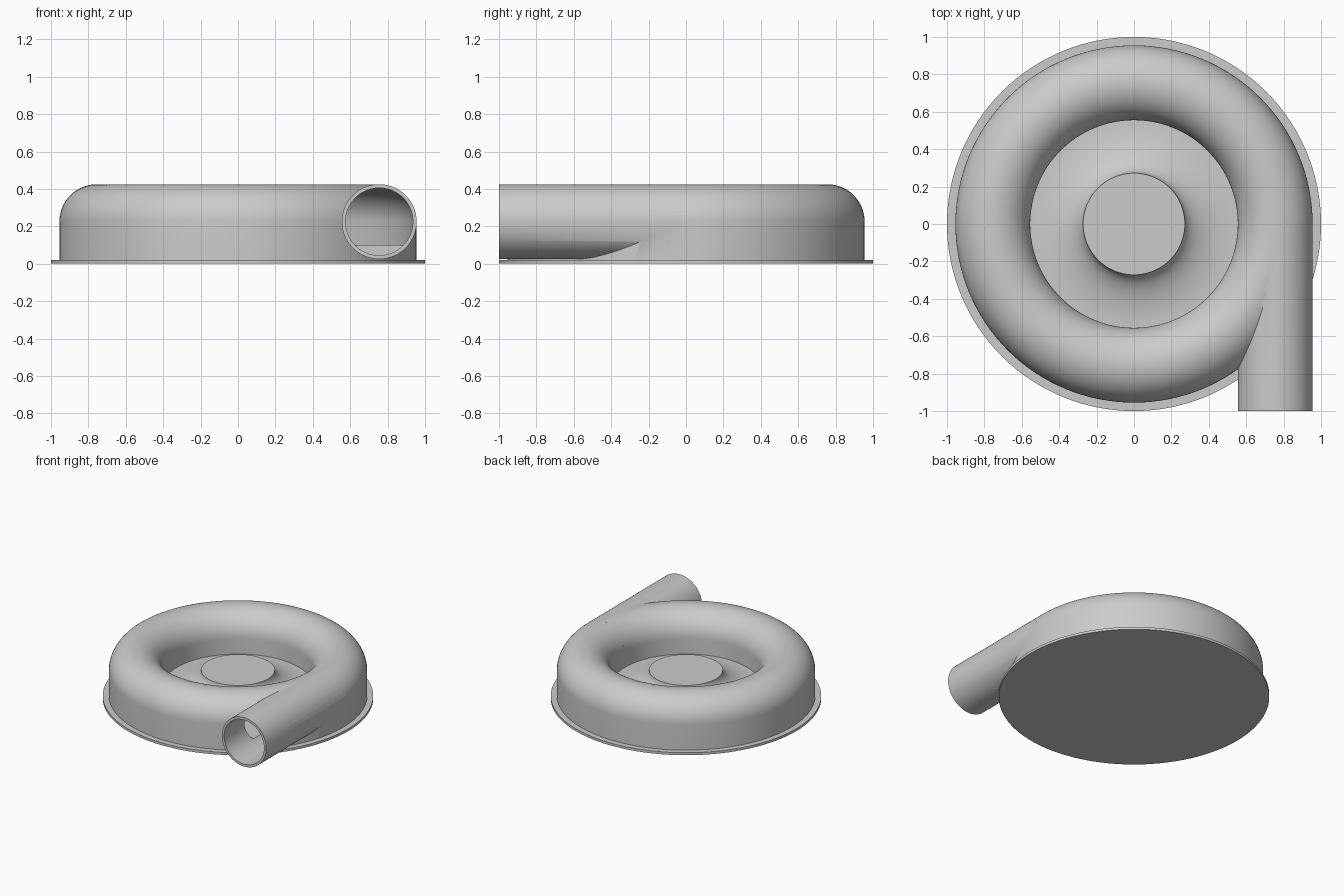
import bpy, bmesh, math
from mathutils import Matrix

cube = bpy.data.objects.get("Cube")
if cube:
    bpy.data.objects.remove(cube, do_unlink=True)

grey = bpy.data.materials.new("cast_grey")
grey.use_nodes = True
colour = (0.6, 0.6, 0.6, 1)
grey.diffuse_color = colour
grey.node_tree.nodes["Principled BSDF"].inputs["Base Color"].default_value = colour

SEGMENTS = 128
TUBE_R, BORE_R = 0.2, 0.18      # outer and inner radius of the channel
RING_R, TUBE_Z = 0.755, 0.225   # centre line of the channel
PLATE_Z, FLOOR_Z = 0.02, 0.1


def finish(name, bm):
    bmesh.ops.remove_doubles(bm, verts=bm.verts, dist=1e-5)
    bmesh.ops.recalc_face_normals(bm, faces=bm.faces)
    mesh = bpy.data.meshes.new(name)
    bm.to_mesh(mesh)
    bm.free()
    obj = bpy.data.objects.new(name, mesh)
    bpy.context.collection.objects.link(obj)
    mesh.materials.append(grey)
    return obj


def lathe(name, profile, closed=False):
    """Spin an (r, z) profile about the z axis."""
    bm = bmesh.new()
    verts = [bm.verts.new((r, 0, z)) for r, z in profile]
    edges = [bm.edges.new(pair) for pair in zip(verts, verts[1:])]
    if closed:
        edges.append(bm.edges.new((verts[-1], verts[0])))
    bmesh.ops.spin(bm, geom=verts + edges, axis=(0, 0, 1), cent=(0, 0, 0),
                   angle=math.tau, steps=SEGMENTS, use_merge=True)
    return finish(name, bm)


def channel(name, radius, bottom):
    """Ring with straight sides and a half-round top."""
    arc = [(RING_R + radius * math.cos(a), TUBE_Z + radius * math.sin(a))
           for a in (math.pi * i / 32 for i in range(33))]
    return lathe(name, [(RING_R + radius, bottom)] + arc + [(RING_R - radius, bottom)], True)


def pipe(name, radius, y_start, y_end):
    """Solid cylinder along y on the outlet axis."""
    bm = bmesh.new()
    place = Matrix.Translation((RING_R, (y_start + y_end) / 2, TUBE_Z)) @ Matrix.Rotation(math.pi / 2, 4, "X")
    bmesh.ops.create_cone(bm, cap_ends=True, segments=96, radius1=radius, radius2=radius,
                          depth=y_end - y_start, matrix=place)
    return finish(name, bm)


def smooth(obj):
    bpy.ops.object.select_all(action="DESELECT")
    obj.select_set(True)
    bpy.context.view_layer.objects.active = obj
    bpy.ops.object.shade_smooth_by_angle(angle=math.radians(35))


def combine(obj, other, operation):
    mod = obj.modifiers.new(operation.lower(), "BOOLEAN")
    mod.object, mod.operation, mod.solver = other, operation, "EXACT"
    bpy.context.view_layer.objects.active = obj
    bpy.ops.object.modifier_apply(modifier=mod.name)
    bpy.data.objects.remove(other, do_unlink=True)


# Round base plate
plate = lathe("base_plate", [(0, 0), (1, 0), (1, PLATE_Z), (0, PLATE_Z)])

# Spiral casing with tangential outlet, hollowed out
casing = channel("volute_casing", TUBE_R, PLATE_Z - 0.005)
combine(casing, pipe("outlet_pipe", TUBE_R, -1, 0), "UNION")
combine(casing, channel("channel_cutter", BORE_R, FLOOR_Z), "DIFFERENCE")
combine(casing, pipe("bore_cutter", BORE_R, -1.1, 0), "DIFFERENCE")

# Central hub with a flared foot
HUB_R, HUB_Z, FOOT_R = 0.272, 0.23, 0.56
flare = [(FOOT_R - (FOOT_R - HUB_R) * math.sin(a), HUB_Z - (HUB_Z - FLOOR_Z) * math.cos(a))
         for a in (math.pi / 2 * i / 24 for i in range(25))]
hub = lathe("hub", [(0, PLATE_Z - 0.005), (FOOT_R, PLATE_Z - 0.005)] + flare + [(0, HUB_Z)])

for part in (plate, casing, hub):
    smooth(part)
